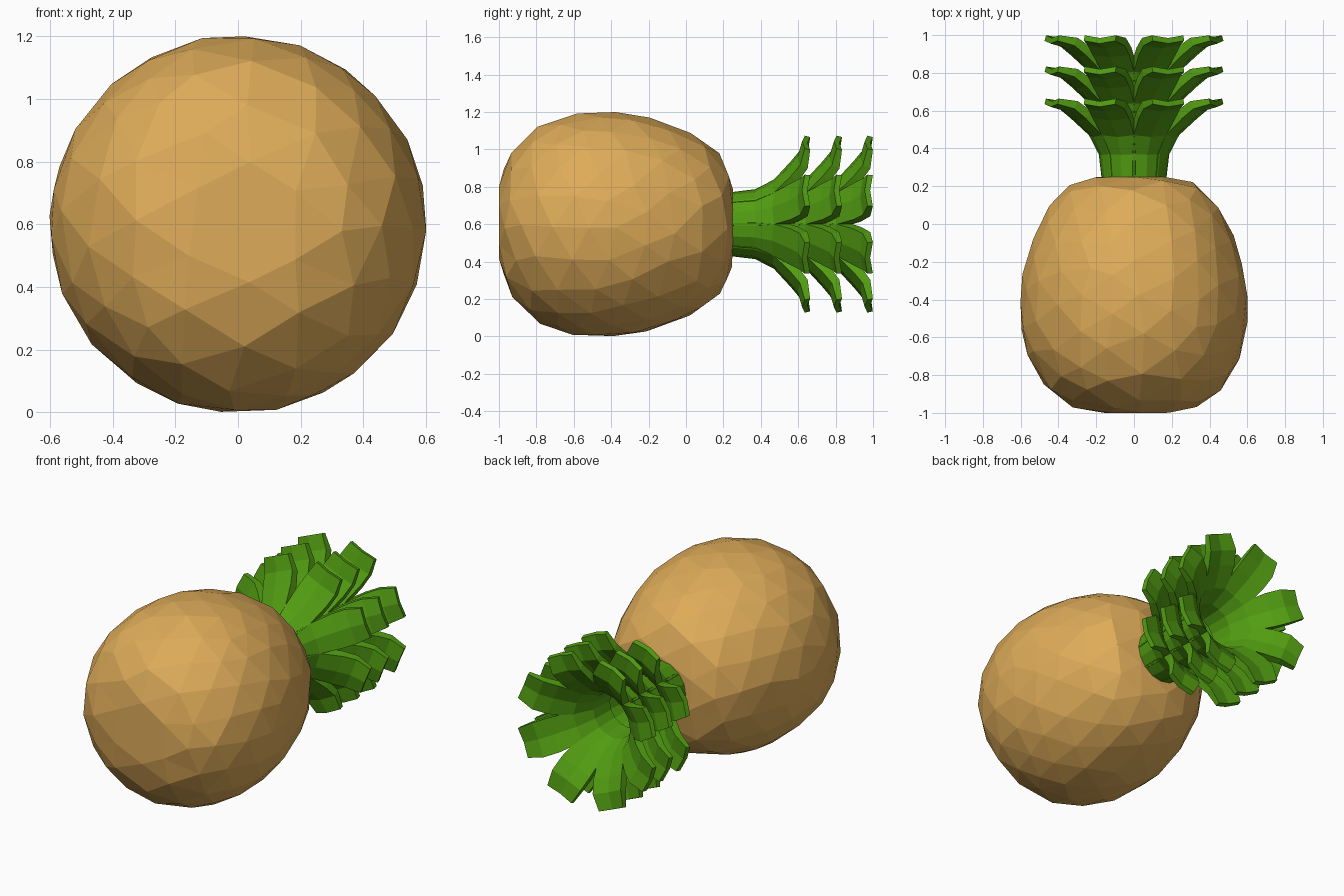
import bpy, bmesh, math, random
from mathutils import Vector, Euler

if "Cube" in bpy.data.objects:
    bpy.data.objects.remove(bpy.data.objects["Cube"])

random.seed(4)
CZ = 0.6  # height of the fruit's long axis, which lies along y


def material(name, rgb):
    m = bpy.data.materials.new(name)
    m.diffuse_color = (*rgb, 1)
    m.use_nodes = True
    m.node_tree.nodes["Principled BSDF"].inputs["Base Color"].default_value = m.diffuse_color
    return m


def finish(bm, name, mat):
    bmesh.ops.recalc_face_normals(bm, faces=bm.faces)
    me = bpy.data.meshes.new(name)
    bm.to_mesh(me)
    bm.free()
    me.materials.append(mat)
    ob = bpy.data.objects.new(name, me)
    bpy.context.collection.objects.link(ob)
    return ob


skin = material("skin", (0.73, 0.41, 0.10))
green = material("leaf_green", (0.085, 0.34, 0.006))

# Fruit body: faceted ball reshaped to a barrel profile of (y, radius)
profile = [(-1, 0), (-1, 0.21), (-0.97, 0.33), (-0.88, 0.46), (-0.77, 0.54),
           (-0.62, 0.59), (-0.48, 0.605), (-0.28, 0.595), (-0.06, 0.53),
           (0.09, 0.455), (0.19, 0.37), (0.24, 0.28), (0.25, 0.2), (0.25, 0)]
steps = [math.dist(a, b) for a, b in zip(profile, profile[1:])]
total = sum(steps)


def on_profile(t):
    d = t * total
    for a, b, s in zip(profile, profile[1:], steps):
        if d <= s:
            return Vector(a).lerp(Vector(b), d / s)
        d -= s
    return Vector(profile[-1])


bm = bmesh.new()
bmesh.ops.create_icosphere(bm, subdivisions=3, radius=1)
turn = Euler((0.35, 0.5, 0.2)).to_matrix()
for v in bm.verts:
    d = turn @ v.co
    d += Vector([random.uniform(-0.035, 0.035) for _ in range(3)])
    d.normalize()
    y, r = on_profile(math.acos(max(-1, min(1, -d.y))) / math.pi)
    a = math.atan2(d.z, d.x)
    v.co = (r * math.cos(a), y, CZ + r * math.sin(a))
finish(bm, "fruit_body", skin)

# Leaf sections: (forward offset, outer radius, half width, thickness)
leaf = [(-0.02, 0.155, 0.07, 0.04), (0.12, 0.17, 0.078, 0.045),
        (0.22, 0.22, 0.092, 0.05), (0.31, 0.32, 0.105, 0.05),
        (0.36, 0.385, 0.105, 0.045), (0.385, 0.475, 0.09, 0.03)]


def add_leaf(bm, y0, ang):
    out = Vector((math.cos(ang), 0, math.sin(ang)))
    side = Vector((-math.sin(ang), 0, math.cos(ang)))
    fwd = Vector((0, 1, 0))
    rings = []
    for i, (o, r, w, t) in enumerate(leaf):
        p, q = leaf[max(i - 1, 0)], leaf[min(i + 1, len(leaf) - 1)]
        tan = Vector((q[0] - p[0], q[1] - p[1])).normalized()
        inward = fwd * tan.y - out * tan.x
        mid = out * r + fwd * (y0 + o) + Vector((0, 0, CZ))
        keel = -inward * 0.015
        pts = [mid - side * w, mid + keel, mid + side * w]
        pts += [p3 + inward * t for p3 in reversed(pts)]
        rings.append([bm.verts.new(c) for c in pts])
    for a, b in zip(rings, rings[1:]):
        for k in range(6):
            n = (k + 1) % 6
            bm.faces.new((a[k], a[n], b[n], b[k]))
    bm.faces.new(rings[0])
    bm.faces.new(rings[-1])


# Crown: three stacked whorls of eight leaves
for n, y0 in enumerate((0.25, 0.42, 0.585)):
    bm = bmesh.new()
    for k in range(8):
        add_leaf(bm, y0, math.radians(22.5 + 45 * k))
    finish(bm, f"crown_leaves_{n + 1}", green)
